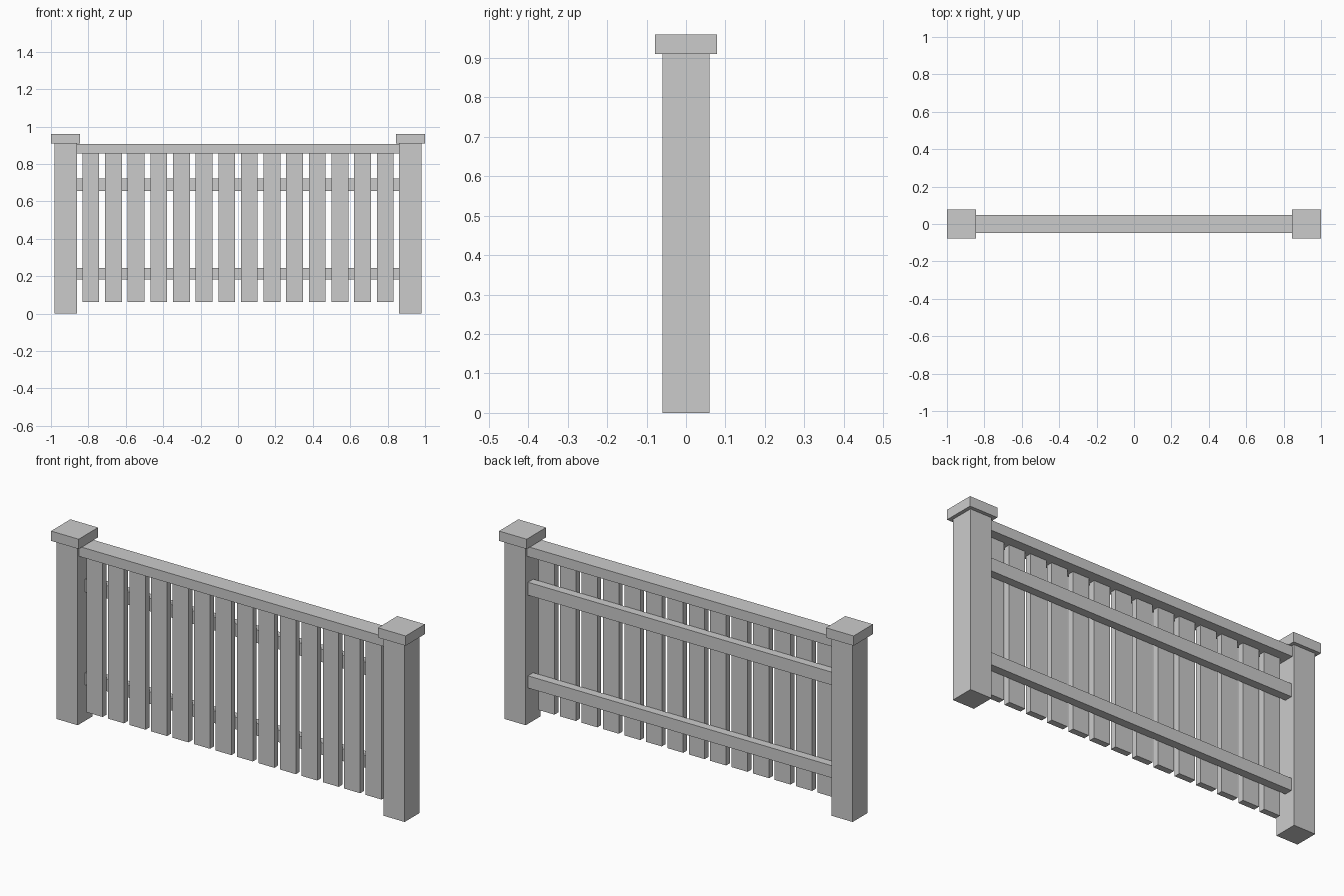
import bpy

if "Cube" in bpy.data.objects:
    bpy.data.objects.remove(bpy.data.objects["Cube"])


def box(name, x, y, z):
    """Box spanning the given (min, max) ranges."""
    bpy.ops.mesh.primitive_cube_add(size=1, location=[sum(r) / 2 for r in (x, y, z)])
    ob = bpy.context.object
    ob.name = name
    ob.scale = [r[1] - r[0] for r in (x, y, z)]
    bpy.ops.object.transform_apply(location=False, rotation=False, scale=True)
    return ob


POST_X, POST_R, CAP_R = 0.922, 0.06, 0.078
INNER = POST_X - POST_R

# End posts with flat caps
for side, s in (("left", -1), ("right", 1)):
    cx = s * POST_X
    box(f"{side}_post", (cx - POST_R, cx + POST_R), (-POST_R, POST_R), (0, 0.91))
    box(f"{side}_post_cap", (cx - CAP_R, cx + CAP_R), (-CAP_R, CAP_R), (0.91, 0.96))

# Handrail and the two back rails
span = (-INNER, INNER)
box("top_rail", span, (-0.048, 0.048), (0.856, 0.907))
box("upper_back_rail", span, (0.0, 0.042), (0.656, 0.722))
box("lower_back_rail", span, (0.0, 0.042), (0.183, 0.245))

# Evenly spaced pickets in front of the rails
COUNT, FIRST, HALF = 14, -0.787, 0.045
for i in range(COUNT):
    cx = FIRST - 2 * FIRST * i / (COUNT - 1)
    box(f"picket_{i + 1}", (cx - HALF, cx + HALF), (-0.031, 0.0), (0.063, 0.856))
